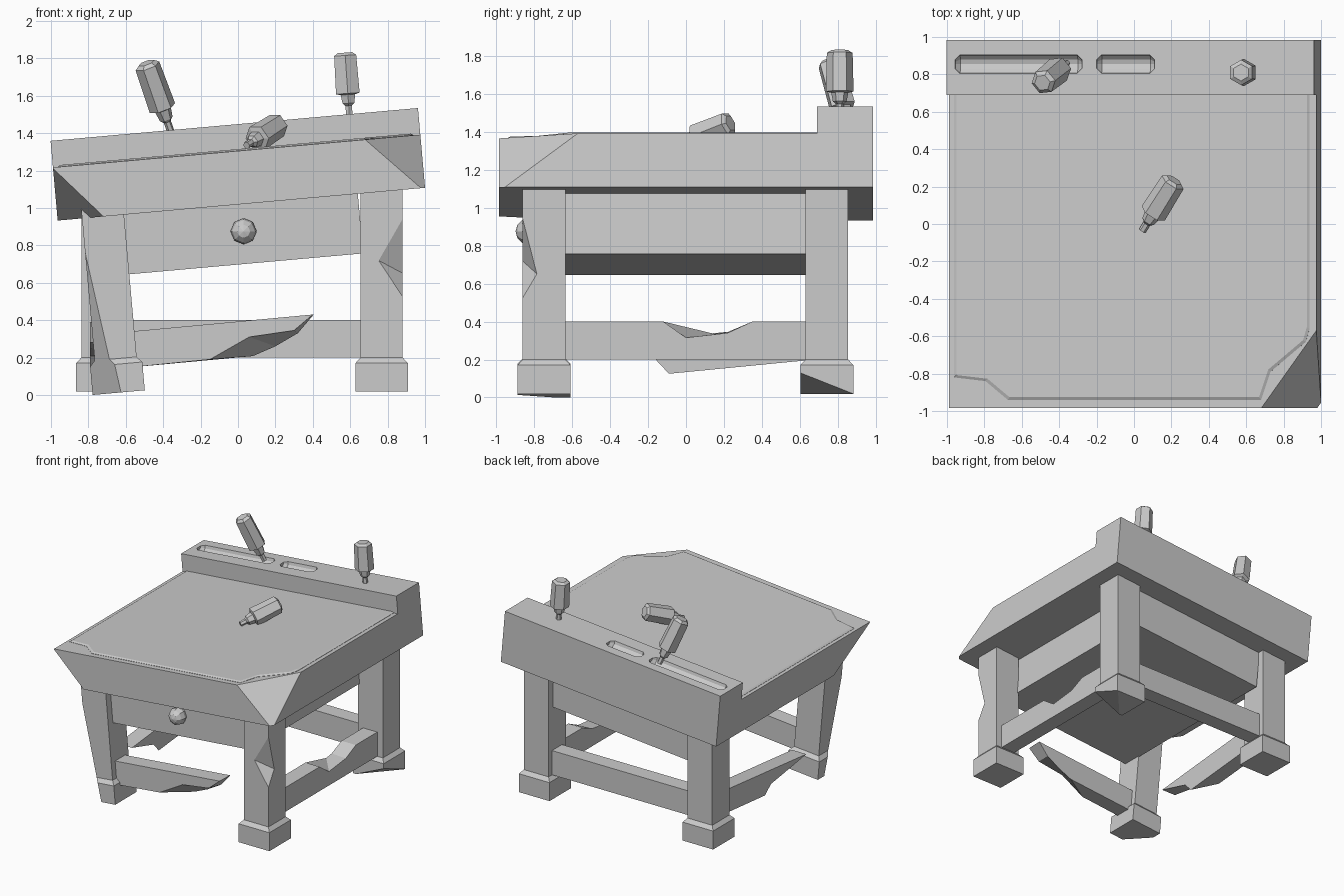
import bpy, bmesh, math
from mathutils import Matrix, Vector

if "Cube" in bpy.data.objects:
    bpy.data.objects.remove(bpy.data.objects["Cube"])

# Sagging frame shared by the top, drawer body and the broken front leg
TILT = Matrix.Rotation(math.radians(-5.1), 4, 'Y')
T = Matrix.Translation((0.018, 0, 1.02)) @ TILT


def finish(name, bm, matrix=None):
    if matrix:
        bm.transform(matrix)
    bmesh.ops.recalc_face_normals(bm, faces=bm.faces)
    me = bpy.data.meshes.new(name)
    bm.to_mesh(me)
    bm.free()
    ob = bpy.data.objects.new(name, me)
    bpy.context.collection.objects.link(ob)
    return ob


def rings(loops):
    """Skin a stack of equal-length point loops and cap both ends."""
    bm = bmesh.new()
    vs = [[bm.verts.new(p) for p in loop] for loop in loops]
    n = len(vs[0])
    for a, b in zip(vs, vs[1:]):
        for i in range(n):
            bm.faces.new((a[i], a[(i + 1) % n], b[(i + 1) % n], b[i]))
    bm.faces.new(vs[0][::-1])
    bm.faces.new(vs[-1])
    return bm


def turned(profile, sides, offset=0.0):
    """Revolve (height, radius) pairs about z."""
    return rings([[(r * math.cos(offset + 2 * math.pi * i / sides),
                    r * math.sin(offset + 2 * math.pi * i / sides), z)
                   for i in range(sides)] for z, r in profile])


def box(x0, x1, y0, y1, z0, z1):
    return rings([[(x0, y0, z), (x1, y0, z), (x1, y1, z), (x0, y1, z)] for z in (z0, z1)])


def chip(bm, a, b, c, gone):
    """Slice along the plane a-b-c and drop the side holding 'gone'."""
    a, b, c, gone = map(Vector, (a, b, c, gone))
    n = (b - a).cross(c - a).normalized()
    if n.dot(gone - a) < 0:
        n = -n
    bmesh.ops.bisect_plane(bm, geom=bm.verts[:] + bm.edges[:] + bm.faces[:],
                           plane_co=a, plane_no=n, clear_outer=True, dist=1e-5)
    bmesh.ops.holes_fill(bm, edges=[e for e in bm.edges if e.is_boundary], sides=0)


def subtract(ob, cutter):
    cutter.hide_render = True
    mod = ob.modifiers.new("cut", 'BOOLEAN')
    mod.operation, mod.object, mod.solver = 'DIFFERENCE', cutter, 'EXACT'
    dg = bpy.context.evaluated_depsgraph_get()
    me = bpy.data.meshes.new_from_object(ob.evaluated_get(dg))
    ob.modifiers.clear()
    ob.data = me
    bpy.data.objects.remove(cutter)


# Bench top with raised back ledge and chipped front corners
side = [(-0.985, 0), (0.985, 0), (0.985, 0.428), (0.69, 0.428), (0.69, 0.285), (-0.985, 0.285)]
bm = rings([[(x, y, z) for y, z in side] for x in (-0.986, 0.986)])
chip(bm, (-0.986, -0.985, 0.28), (-0.74, -0.985, 0), (-0.986, -0.55, 0), (-0.986, -0.985, 0))
chip(bm, (0.69, -0.985, 0.285), (0.986, -0.57, 0.285), (0.986, -0.955, 0), (0.986, -0.985, 0.285))
top = finish("bench_top", bm, T)

# Tool slots in the ledge
for x0, x1 in ((-0.96, -0.28), (-0.20, 0.11)):
    length = x1 - x0
    bm = turned([(0, 0.025), (0.025, 0.05), (length - 0.025, 0.05), (length, 0.025)], 12)
    place = Matrix.Translation((x0 + 0.02, 0.855, 0.43)) @ Matrix.Rotation(math.pi / 2, 4, 'Y')
    subtract(top, finish("slot_cutter", bm, T @ place))

# Slightly raised work surface
outline = [(-0.96, 0.70), (-0.96, -0.82), (-0.79, -0.84), (-0.67, -0.94), (0.69, -0.94),
           (0.74, -0.79), (0.93, -0.63), (0.95, -0.56), (0.95, 0.70)]
finish("work_surface", rings([[(x * s, y * s, z) for x, y in outline]
                              for s, z in ((1, 0.28), (1, 0.287), (0.985, 0.295))]), T)

# Drawer body and knob
finish("drawer_body", box(-0.64, 0.625, -0.80, 0.80, -0.32, 0.02), T)
bm = bmesh.new()
bmesh.ops.create_uvsphere(bm, u_segments=8, v_segments=6, radius=0.07)
finish("drawer_knob", bm, Matrix.Translation((0.03, -0.828, 0.875)) @ Matrix.Rotation(math.pi / 2, 4, 'X'))


# Legs with square feet
def leg(x, y, height):
    prof = [(0.018, 0.14), (0.17, 0.14), (0.2, 0.1125), (height, 0.1125)]
    bm = turned([(z, r * math.sqrt(2)) for z, r in prof], 4, math.pi / 4)
    bm.transform(Matrix.Translation((x, y, 0)))
    return bm


finish("back_left_leg", leg(-0.725, 0.742, 1.02))

bm = leg(0.768, 0.742, 1.13)
chip(bm, (0.908, 0.602, 0.13), (0.908, 0.88, 0.02), (0.66, 0.602, 0.02), (0.908, 0.602, 0.018))
finish("back_right_leg", bm)

front_right = finish("front_right_leg", leg(0.768, -0.748, 1.13))
bm = bmesh.new()
for p in ((0.882, -0.862, 0.95), (0.75, -0.862, 0.72), (0.882, -0.785, 0.65),
          (0.882, -0.862, 0.52), (1.0, -0.98, 0.72)):
    bm.verts.new(p)
bmesh.ops.convex_hull(bm, input=bm.verts[:])
subtract(front_right, finish("chip_cutter", bm))

bm = leg(-0.725, -0.748, 1.02)
pivot = Matrix.Translation((-0.725, 0, 1.0))
bm.transform(Matrix.Translation((0, 0, -0.006)) @ pivot @ TILT @ pivot.inverted())
chip(bm, (-0.83, -0.86, 0.82), (-0.62, -0.89, 0.0), (-0.79, -0.68, 0.02), (-0.79, -0.89, 0.02))
low = min(v.co.z for v in bm.verts)
finish("front_left_leg", bm, Matrix.Translation((0, 0, -low)))

# Stretchers: whole at the back, notched right, snapped front and left
finish("back_stretcher", box(-0.65, 0.70, 0.68, 0.81, 0.2, 0.4))


def stretcher(name, axis, at_a, prof_a, at_b, prof_b):
    def loop(at, prof):
        return [(u, at, z) if axis == 'X' else (at, u, z) for u, z in prof]
    finish(name, rings([loop(at_a, prof_a), loop(at_b, prof_b)]))


stretcher("right_stretcher", 'Y',
          0.83, [(-0.66, 0.2), (0.66, 0.2), (0.66, 0.4), (0.35, 0.4), (0.22, 0.34),
                 (0.0, 0.315), (-0.12, 0.4), (-0.66, 0.4)],
          0.70, [(-0.66, 0.2), (0.66, 0.2), (0.66, 0.4), (0.35, 0.4), (0.22, 0.345),
                 (0.15, 0.335), (-0.12, 0.4), (-0.66, 0.4)])
stretcher("front_stretcher", 'X',
          -0.81, [(-0.62, 0.335), (-0.60, 0.145), (-0.15, 0.19), (0.06, 0.31), (0.30, 0.345), (0.40, 0.43)],
          -0.68, [(-0.62, 0.335), (-0.60, 0.145), (0.08, 0.208), (0.20, 0.26), (0.32, 0.33), (0.405, 0.43)])
stretcher("left_stretcher", 'Y',
          -0.79, [(0.66, 0.39), (0.66, 0.198), (0.10, 0.145), (0.02, 0.21), (-0.25, 0.25), (-0.44, 0.28)],
          -0.66, [(0.66, 0.39), (0.66, 0.198), (-0.09, 0.125), (-0.16, 0.2), (-0.30, 0.24), (-0.44, 0.28)])

# Hand tools: six-sided handle, ferrule and short shank
tool = [(0, 0.045), (0.045, 0.068), (0.66, 0.073), (0.68, 0.045), (0.82, 0.036),
        (0.86, 0.02), (1.0, 0.02)]
for name, head, tip in (("standing_tool", (0.572, 0.81, 1.83), (0.595, 0.81, 1.50)),
                        ("leaning_tool", (-0.49, 0.755, 1.775), (-0.36, 0.86, 1.41)),
                        ("lying_tool", (0.215, 0.235, 1.445), (0.045, -0.035, 1.335))):
    head, axis = Vector(head), Vector(tip) - Vector(head)
    turn = axis.to_track_quat('Z', 'Y').to_matrix().to_4x4()
    finish(name, turned([(d * axis.length, r) for d, r in tool], 6), Matrix.Translation(head) @ turn)
